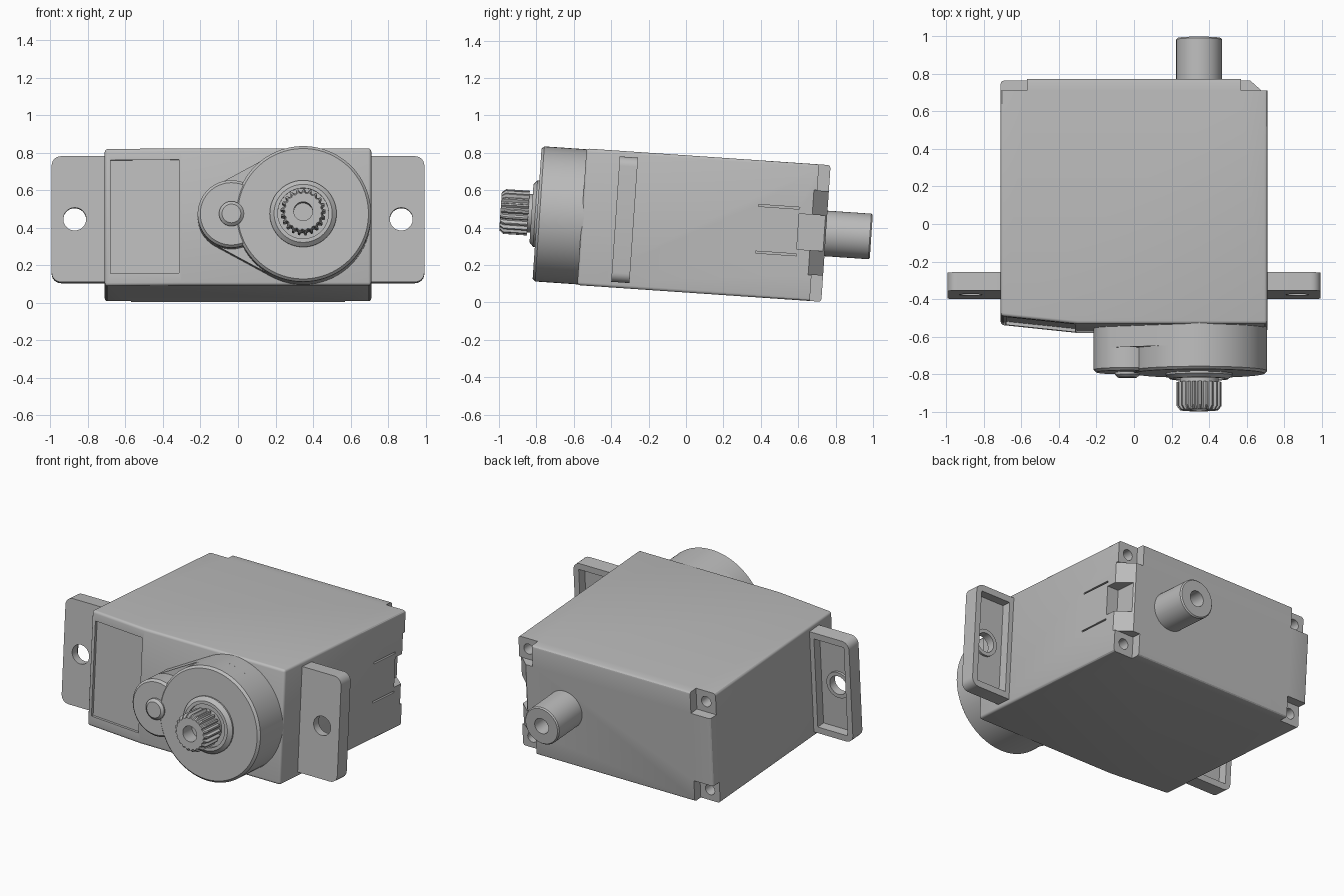
import bpy, bmesh, math
from mathutils import Matrix

cube = bpy.data.objects.get("Cube")
if cube:
    bpy.data.objects.remove(cube, do_unlink=True)

grey = bpy.data.materials.new("plain grey")
grey.use_nodes = True
grey.diffuse_color = (0.5, 0.5, 0.5, 1)
grey.node_tree.nodes["Principled BSDF"].inputs["Base Color"].default_value = (0.5, 0.5, 0.5, 1)

parts = []
SHAFT_X, PIN_X = 0.347, -0.035
BIG_R, SMALL_R = 0.362, 0.18


def finish(name, bm):
    bmesh.ops.recalc_face_normals(bm, faces=bm.faces)
    mesh = bpy.data.meshes.new(name)
    bm.to_mesh(mesh)
    bm.free()
    mesh.materials.append(grey)
    ob = bpy.data.objects.new(name, mesh)
    bpy.context.collection.objects.link(ob)
    return ob


def prism(name, pts, lo, hi, axis="z"):
    """Extrude an outline along z (points are x, y) or along y (points are x, z)."""
    place = (lambda p, h: (p[0], p[1], h)) if axis == "z" else (lambda p, h: (p[0], h, p[1]))
    bm = bmesh.new()
    rings = [[bm.verts.new(place(p, h)) for p in pts] for h in (lo, hi)]
    for ring in rings:
        bm.faces.new(ring)
    for i in range(len(pts)):
        j = (i + 1) % len(pts)
        bm.faces.new((rings[0][i], rings[0][j], rings[1][j], rings[1][i]))
    return finish(name, bm)


def box(name, x, y, z):
    return prism(name, [(x[0], y[0]), (x[1], y[0]), (x[1], y[1]), (x[0], y[1])], *z)


def lathe(name, x, profile, n=64, z=0, closed=False):
    """Turn (radius, y[, groove depth]) points about an axis along y."""
    bm = bmesh.new()
    rings = []
    for r, y, *groove in profile:
        ring = []
        for i in range(n):
            a = math.tau * i / n
            rad = r - (groove[0] if groove and i // 2 % 2 else 0)
            ring.append(bm.verts.new((x + rad * math.cos(a), y, z + rad * math.sin(a))))
        rings.append(ring)
    pairs = list(zip(rings, rings[1:]))
    if closed:
        pairs.append((rings[-1], rings[0]))
    else:
        bm.faces.new(rings[0])
        bm.faces.new(rings[-1])
    for p, q in pairs:
        for i in range(n):
            j = (i + 1) % n
            bm.faces.new((p[i], p[j], q[j], q[i]))
    return finish(name, bm)


def apply(ob, mod):
    bpy.context.view_layer.objects.active = ob
    bpy.ops.object.modifier_apply(modifier=mod.name)


def bevel(ob, width, segments=3):
    mod = ob.modifiers.new("Bevel", "BEVEL")
    mod.width, mod.segments = width, segments
    mod.limit_method, mod.angle_limit = "ANGLE", math.radians(30)
    apply(ob, mod)


def cut(ob, cutters):
    for c in cutters:
        mod = ob.modifiers.new("Cut", "BOOLEAN")
        mod.operation, mod.solver, mod.object = "DIFFERENCE", "EXACT", c
        apply(ob, mod)
        bpy.data.objects.remove(c, do_unlink=True)


# Case, with a slightly slanted front on one side
slant = lambda x: -0.515 - (x + 0.71) * 0.105
case = prism("case", [(-0.71, slant(-0.71)), (-0.3, slant(-0.3)), (0.71, slant(-0.3)),
                      (0.71, 0.75), (-0.71, 0.75)], -0.366, 0.366)
bevel(case, 0.016)
cutters = []
# Corner pockets and screw holes at the back
for sx in (-1, 1):
    for sz in (-1, 1):
        cutters.append(box("pocket_cutter", sorted((sx * 0.57, sx * 0.8)), (0.688, 0.9),
                           sorted((sz * 0.226, sz * 0.5))))
        cutters.append(lathe("screw_cutter", sx * 0.64, [(0.034, 0.6), (0.034, 0.9)], 24, sz * 0.295))
# Sloped edge, clip notch and slits on the left side
cutters.append(prism("slope_cutter", [(0.62, 0.75), (0.8, 0.59), (0.8, 0.9), (0.62, 0.9)], -0.227, 0.227))
cutters.append(box("notch_cutter", (0.63, 0.8), (0.6, 0.9), (-0.095, 0.095)))
for z in (-0.125, 0.125):
    cutters.append(box("slit_cutter", (0.68, 0.75), (0.38, 0.601), (z - 0.005, z + 0.005)))
# Sunken label panel on the slanted front
a, b = -0.68, -0.315
cutters.append(prism("panel_cutter", [(a, slant(a) + 0.018), (b, slant(b) + 0.018), (b, -0.7), (a, -0.7)],
                     -0.3, 0.305))
cut(case, cutters)
parts.append(case)

# Mounting ears: rounded plates, hollow at the back, with a screw hole
for side, s in (("left", 1), ("right", -1)):
    pts = [(s * 0.69, -0.336), (s * 0.69, 0.336)]
    for cz, start in ((0.286, 90), (-0.286, 0)):
        for k in range(7):
            t = math.radians(start - 15 * k)
            pts.append((s * (0.943 + 0.05 * math.cos(t)), cz + 0.05 * math.sin(t)))
    ear = prism(side + "_ear", pts, -0.378, -0.28, "y")
    cut(ear, [box("hollow_cutter", sorted((s * 0.74, s * 0.955)), (-0.34, -0.2), (-0.295, 0.295)),
              lathe("hole_cutter", s * 0.87, [(0.061, -0.5), (0.061, -0.1)], 48)])
    ring = lathe(side + "_ear_ring", s * 0.87, [(0.061, -0.35), (0.085, -0.35), (0.085, -0.325),
                                                (0.061, -0.325)], 48, closed=True)
    parts += [ear, ring]

# Gear housing: low web hugging two taller round covers
phi = math.acos((BIG_R - SMALL_R) / (SHAFT_X - PIN_X))
web = []
for cx, r, t0, t1 in ((SHAFT_X, BIG_R, phi - math.pi, math.pi - phi),
                      (PIN_X, SMALL_R, math.pi - phi, math.pi + phi)):
    for k in range(41):
        t = t0 + (t1 - t0) * k / 40
        web.append((cx + r * math.cos(t), r * math.sin(t)))
parts.append(prism("gear_web", web, -0.67, -0.5, "y"))
for name, x, r, front in (("main_gear_cover", SHAFT_X, BIG_R, -0.798), ("small_gear_cover", PIN_X, SMALL_R, -0.792)):
    parts.append(lathe(name, x, [(r, -0.5), (r, front + 0.014), (r - 0.014, front)], 96))
parts.append(lathe("gear_pin", PIN_X, [(0.066, -0.78), (0.066, -0.806), (0.05, -0.82)], 40))

# Bearing collar and splined output shaft
parts.append(lathe("bearing_collar", SHAFT_X, [(0.178, -0.78), (0.178, -0.808), (0.155, -0.828),
                                               (0.135, -0.828), (0.135, -0.812)]))
parts.append(lathe("output_shaft", SHAFT_X, [
    (0.103, -0.79), (0.103, -0.845), (0.12, -0.845, 0.015), (0.12, -0.972, 0.015),
    (0.102, -0.994, 0.006), (0.05, -0.994), (0.05, -0.9)], 84))

# Hollow support post at the back
parts.append(lathe("rear_post", SHAFT_X, [(0.122, 0.72), (0.122, 0.985), (0.115, 0.993), (0.05, 0.993), (0.05, 0.8)]))

# Whole unit leans forward a little
lean = Matrix.Translation((0, 0, 0.42)) @ Matrix.Rotation(math.radians(-3.9), 4, "X")
for ob in parts:
    ob.data.transform(lean)
    bpy.ops.object.select_all(action="DESELECT")
    ob.select_set(True)
    bpy.context.view_layer.objects.active = ob
    bpy.ops.object.shade_smooth_by_angle(angle=math.radians(30))
